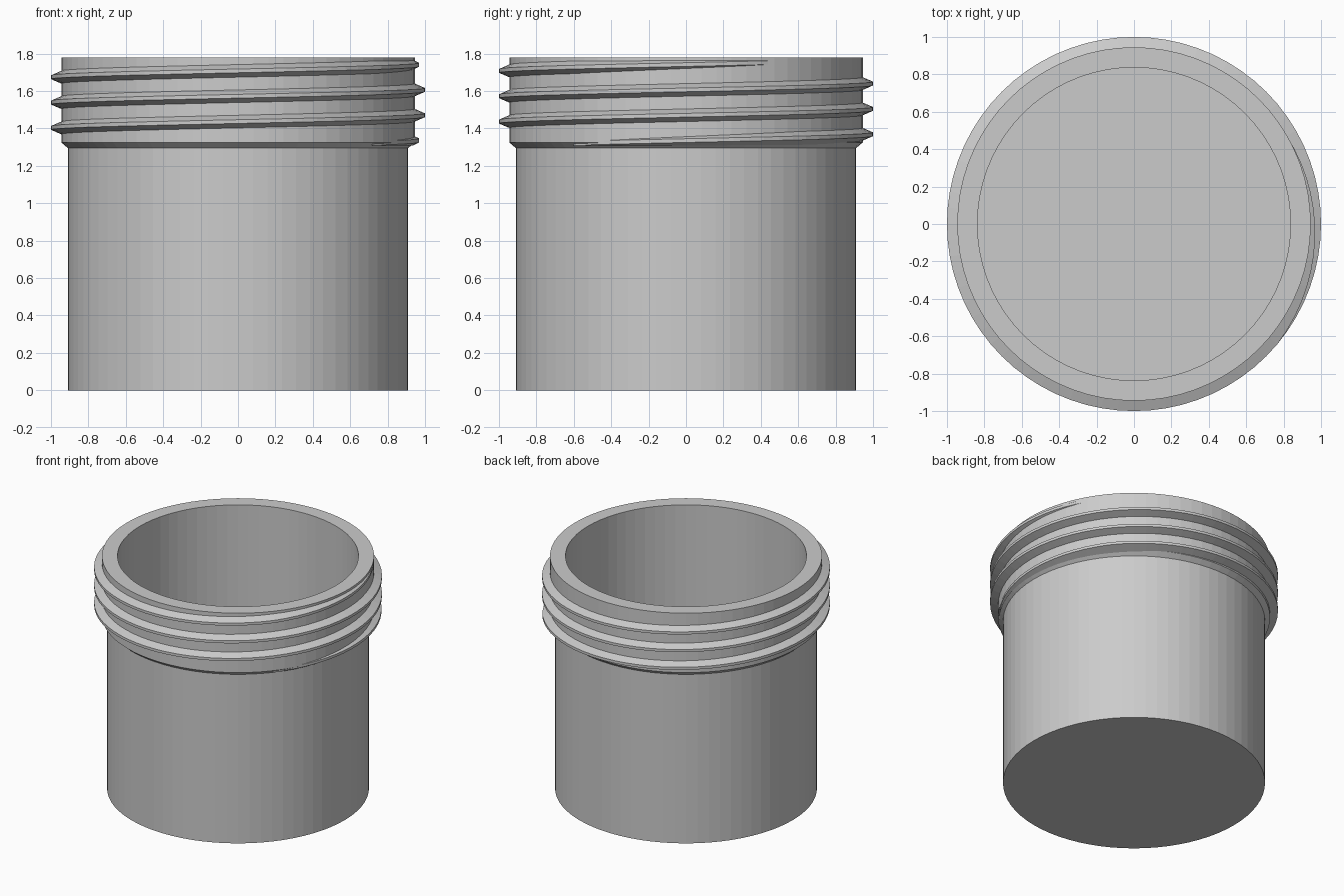
import bpy, bmesh, math

cube = bpy.data.objects.get("Cube")
if cube:
    bpy.data.objects.remove(cube, do_unlink=True)

SIDES = 72

grey = bpy.data.materials.new("light grey")
grey.use_nodes = True
colour = (0.6, 0.6, 0.6, 1)
grey.diffuse_color = colour
grey.node_tree.nodes["Principled BSDF"].inputs["Base Color"].default_value = colour


def finish(name, bm):
    """Turn a bmesh into a named grey object."""
    bmesh.ops.recalc_face_normals(bm, faces=bm.faces)
    mesh = bpy.data.meshes.new(name)
    bm.to_mesh(mesh)
    bm.free()
    mesh.materials.append(grey)
    obj = bpy.data.objects.new(name, mesh)
    bpy.context.collection.objects.link(obj)
    return obj


def ring(bm, r, z):
    step = 2 * math.pi / SIDES
    return [bm.verts.new((r * math.cos(i * step), r * math.sin(i * step), z))
            for i in range(SIDES)]


def bridge(bm, a, b):
    n = len(a)
    for i in range(n):
        j = (i + 1) % n
        bm.faces.new((a[i], a[j], b[j], b[i]))


# Jar: outer wall, chamfer under the neck, flat rim, hollow inside and floor
profile = [(0.91, 0), (0.91, 1.295), (0.945, 1.325),
           (0.945, 1.78), (0.837, 1.78), (0.837, 0.08)]
bm = bmesh.new()
rings = [ring(bm, r, z) for r, z in profile]
for a, b in zip(rings, rings[1:]):
    bridge(bm, a, b)
bm.faces.new(rings[0])
bm.faces.new(rings[-1])
finish("jar_body", bm)

# Screw thread: a trapezoid section swept up a helix, fading out at both ends
PITCH, START_Z = 0.1355, 1.335
ROOT, TIP = 0.935, 1.0
first, last, fade = -40, 1120, 80
step = 360 // SIDES
bm = bmesh.new()
sections = []
for deg in range(first, last + 1, step):
    t = min(1, (deg - first) / fade, (last - deg) / fade)
    t = max(t, 0.02)
    tip = ROOT + (TIP - ROOT) * t
    z = START_Z + PITCH * deg / 360
    a = math.radians(deg)
    half = 0.014 + 0.024 * t
    section = [(ROOT, -half), (tip, -0.01), (tip, 0.01), (ROOT, half)]
    sections.append([bm.verts.new((r * math.cos(a), r * math.sin(a), z + dz))
                     for r, dz in section])
for a, b in zip(sections, sections[1:]):
    bridge(bm, a, b)
bm.faces.new(sections[0])
bm.faces.new(sections[-1])
finish("screw_thread", bm)
